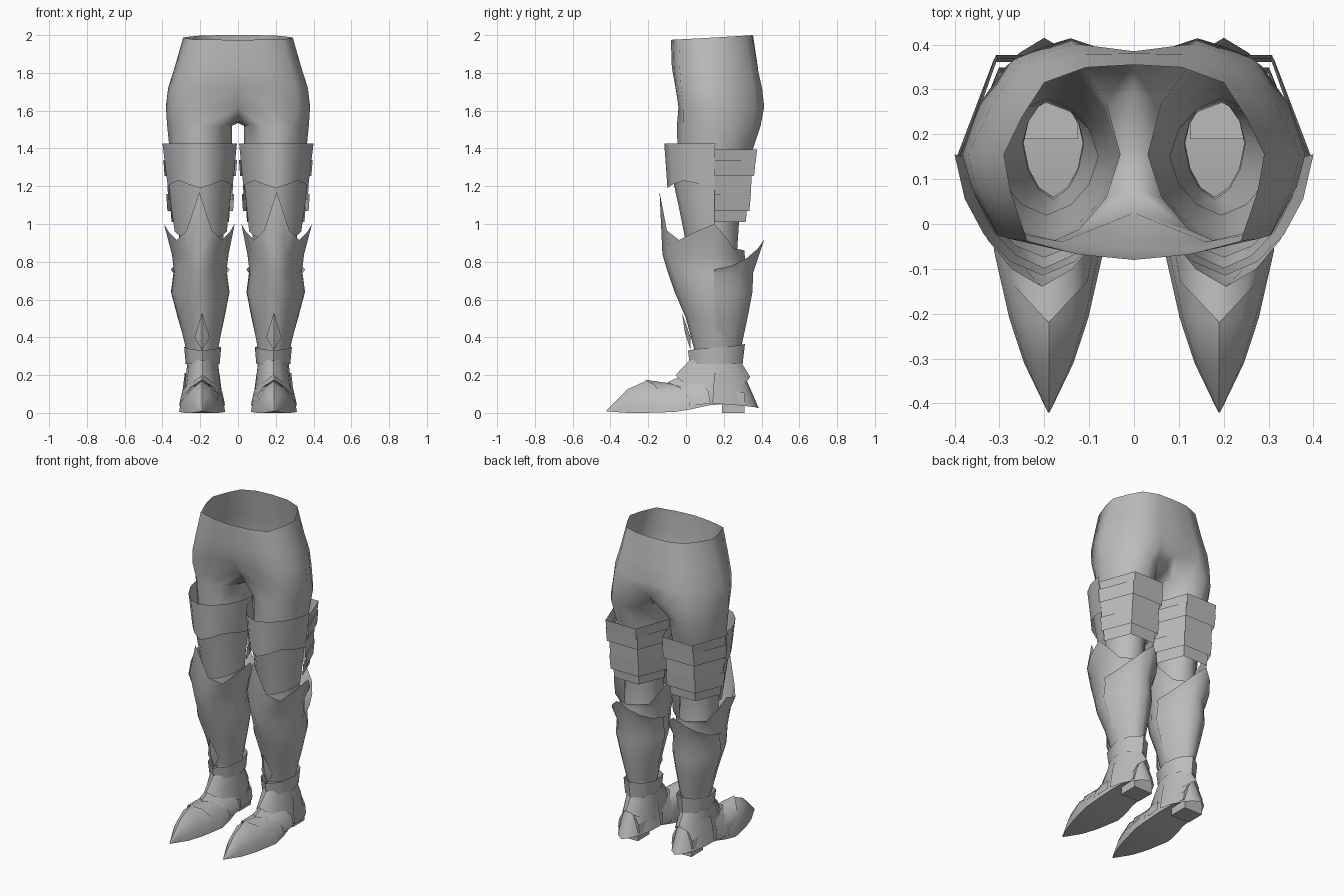
import bpy, bmesh, math
from math import sin, cos, radians

cube = bpy.data.objects.get("Cube")
if cube:
    bpy.data.objects.remove(cube, do_unlink=True)

GREY = (0.5, 0.5, 0.5, 1)
steel = bpy.data.materials.new("plain_grey")
steel.use_nodes = True
steel.diffuse_color = GREY
steel.node_tree.nodes["Principled BSDF"].inputs["Base Color"].default_value = GREY


def finish(name, bm, smooth=60):
    """Turn a left-side bmesh into a mirrored, smooth-shaded object."""
    bmesh.ops.remove_doubles(bm, verts=bm.verts, dist=0.0005)
    bmesh.ops.recalc_face_normals(bm, faces=bm.faces)
    mesh = bpy.data.meshes.new(name)
    bm.to_mesh(mesh)
    bm.free()
    mesh.shade_smooth()
    mesh.set_sharp_from_angle(angle=radians(smooth))
    mesh.materials.append(steel)
    obj = bpy.data.objects.new(name, mesh)
    bpy.context.collection.objects.link(obj)
    mirror = obj.modifiers.new("both_sides", 'MIRROR')
    mirror.merge_threshold = 0.001


def skin(bm, rows, closed=False):
    """Bridge equal-length rows of points with quads."""
    grid = [[bm.verts.new(p) for p in row] for row in rows]
    for a, b in zip(grid, grid[1:]):
        n = len(a)
        for i in range(n if closed else n - 1):
            j = (i + 1) % n
            bm.faces.new((a[i], a[j], b[j], b[i]))
    return grid


def oval(z, cx, front, back, cy, rx, angles, point=0.0, edge=None):
    """Ring around a leg; point sharpens front and back (negative squares them)."""
    pts = []
    for a in angles:
        c, s = cos(radians(a)), sin(radians(a))
        k = 1 - point * abs(2 * s * c)
        ry = back - cy if s > 0 else cy - front
        pts.append((cx + rx * c * k, cy + ry * s * k, edge(a) if edge else z))
    return pts


def spread(start, end, n):
    return [start + (end - start) * i / n for i in range(n + 1)]


def shell(name, rows, angles, point=0.06, closed=False, edges=None, smooth=60):
    """Sheet plate from rows of (z, cx, front, back, cy, rx)."""
    bm = bmesh.new()
    edges = edges or {}
    skin(bm, [oval(*r, angles, point, edges.get(i)) for i, r in enumerate(rows)], closed)
    finish(name, bm, smooth)


def profile(stops):
    """Piecewise edge height by angle away from the front (0 front, 180 back)."""
    def height(a):
        d = abs((a + 90 + 180) % 360 - 180)
        for (d0, z0), (d1, z1) in zip(stops, stops[1:]):
            if d <= d1 + 0.01:
                return z0 + (z1 - z0) * (d - d0) / (d1 - d0)
        return stops[-1][1]
    return height


# Hips and bare legs: half hip arcs that turn into closed leg rings
HIP = ((0, -1), (0.42, -0.95), (0.82, -0.82), (0.95, -0.35), (1, 0),
       (0.86, 0.42), (0.69, 0.8), (0.37, 0.97), (0, 1))


def hip_arc(z_front, z_back, w, front, back, dip_front=0, dip_back=0):
    pts, cy = [], 0.155
    for i, (u, v) in enumerate(HIP):
        y = cy + v * (back - cy if v > 0 else cy - front)
        y += dip_front * (i == 0) - dip_back * (i == 8)
        pts.append((w * u, y, z_front + (z_back - z_front) * (v + 1) / 2))
    return pts


bm = bmesh.new()
hips = [hip_arc(1.975, 2.0, 0.29, -0.08, 0.355),
        hip_arc(1.83, 1.83, 0.335, -0.075, 0.385, 0, 0.005),
        hip_arc(1.72, 1.72, 0.37, -0.065, 0.41, 0.01, 0.025),
        hip_arc(1.62, 1.62, 0.382, -0.05, 0.422, 0.075, 0.055)]
top = skin(bm, hips)
round_leg = spread(-120, 210, 11)
legs = [(1.52, 0.203, -0.048, 0.395, 0.155, 0.172), (1.4, 0.198, -0.045, 0.355, 0.155, 0.165),
        (1.2, 0.195, -0.03, 0.305, 0.14, 0.148), (1.0, 0.195, 0.02, 0.28, 0.15, 0.115),
        (0.85, 0.195, 0.01, 0.27, 0.15, 0.12), (0.6, 0.195, 0.02, 0.3, 0.17, 0.115),
        (0.35, 0.18, 0.055, 0.28, 0.18, 0.068), (0.2, 0.18, 0.06, 0.29, 0.18, 0.066)]
leg = skin(bm, [oval(*r, round_leg, 0.06) for r in legs], True)
saddle = [bm.verts.new((0, y, z)) for y, z in ((0.3, 1.56), (0.18, 1.535), (0.08, 1.545))]
crotch = top[-1] + saddle
for i in range(12):
    j = (i + 1) % 12
    bm.faces.new((crotch[i], crotch[j], leg[0][j], leg[0][i]))
finish("hips_and_legs", bm)

# Thigh plates: upper over lower, wrapped round the front
front_half = spread(-180, 0, 8)
shell("upper_thigh_plate", [(1.425, 0.203, -0.115, 0.3, 0.155, 0.197),
                            (1.2, 0.2, -0.098, 0.3, 0.15, 0.172)], front_half,
      edges={1: profile([(0, 1.19), (45, 1.23), (90, 1.2)])})
shell("lower_thigh_plate", [(1.26, 0.2, -0.075, 0.3, 0.15, 0.172),
                            (1.1, 0.2, -0.04, 0.3, 0.15, 0.155),
                            (0.94, 0.197, 0.0, 0.3, 0.15, 0.138)], front_half,
      edges={2: profile([(0, 0.9), (45, 0.93), (90, 0.96)])})

# Squared bands behind the thigh, each with two back corners
for i, (hi, lo, back, rx) in enumerate([(1.395, 1.325, 0.378, 0.188), (1.34, 1.255, 0.37, 0.195),
                                        (1.265, 1.13, 0.35, 0.176), (1.16, 1.07, 0.345, 0.18),
                                        (1.09, 1.01, 0.325, 0.158)]):
    shell(f"thigh_band_{i + 1}", [(hi, 0.2, 0, back, 0.15, rx), (lo, 0.2, 0, back - 0.008, 0.15, rx - 0.006)],
          (0, 60, 120, 180), -0.17, smooth=35)

# Greave with a tall knee spike and side wings
around = spread(-90, 247.5, 15)
shell("greave", [(1, 0.205, -0.14, 0.31, 0.15, 0.187), (0.84, 0.2, -0.125, 0.31, 0.14, 0.15),
                 (0.74, 0.2, -0.095, 0.325, 0.145, 0.138),
                 (0.64, 0.2, -0.06, 0.335, 0.15, 0.152), (0.5, 0.195, 0.0, 0.31, 0.16, 0.12),
                 (0.33, 0.19, 0.045, 0.285, 0.17, 0.083)], around, 0.09, True,
      {0: profile([(0, 1.17), (22.5, 0.965), (45, 0.915), (90, 1.0), (135, 0.87), (180, 0.86)])})

# Calf plate rising to a rear spike
shell("calf_plate", [(0.9, 0.2, 0, 0.415, 0.15, 0.156), (0.74, 0.2, 0, 0.355, 0.148, 0.142),
                     (0.64, 0.2, 0, 0.352, 0.148, 0.155),
                     (0.5, 0.195, 0, 0.325, 0.158, 0.123), (0.36, 0.19, 0, 0.295, 0.168, 0.087)],
      spread(0, 180, 8), 0.08,
      edges={0: profile([(0, 0.76), (90, 0.76), (112.5, 0.78), (135, 0.82), (180, 0.92)])})

# Small pointed shin guard
bm = bmesh.new()
skin(bm, [[(0.19, -0.022, 0.53)] * 3,
          [(0.15, 0.025, 0.4), (0.19, -0.005, 0.42), (0.23, 0.025, 0.4)],
          [(0.19, 0.025, 0.33)] * 3])
bmesh.ops.dissolve_degenerate(bm, edges=bm.edges, dist=0.0005)
finish("shin_guard", bm, 30)

# Ankle strap and flared ankle cuff
shell("ankle_strap", [(0.35, 0.187, 0.01, 0.312, 0.17, 0.098), (0.26, 0.187, 0.02, 0.3, 0.17, 0.09)],
      around[::2], 0.02, True,
      {0: profile([(0, 0.33), (180, 0.365)])})
shell("ankle_cuff", [(0.28, 0.187, 0.02, 0.285, 0.17, 0.08), (0.2, 0.187, -0.055, 0.34, 0.17, 0.1)],
      around, 0.06, True,
      {1: profile([(0, 0.2), (90, 0.09), (135, 0.14), (180, 0.19)])})

# Heel guard and heel block
shell("heel_guard", [(0.21, 0.19, 0, 0.305, 0.15, 0.092), (0.03, 0.19, 0, 0.385, 0.14, 0.112)],
      spread(0, 180, 8), 0.05,
      edges={1: profile([(0, 0.05), (90, 0.05), (180, 0.025)])})
bm = bmesh.new()
bmesh.ops.create_cube(bm, size=1)
for v in bm.verts:
    v.co = (0.19 + v.co.x * 0.13, 0.25 + v.co.y * 0.12, 0.03 + v.co.z * 0.06)
finish("heel_block", bm)


def arch(y, w, low, high, sweep=0.0, grow=0.0):
    """Ridged cross-section over the foot; sweep drags its sides backward."""
    shape = ((-1, 0), (-0.92, 0.4), (-0.55, 0.78), (0, 1), (0.55, 0.78), (0.92, 0.4), (1, 0))
    return [(0.19 + (w + grow) * u, y + sweep * abs(u), low + (high + grow - low) * v) for u, v in shape]


# Pointed shoe, closed underneath and open under the ankle cuff
bm = bmesh.new()
shoe = [(-0.42, 0.002, 0.008, 0.014), (-0.31, 0.055, 0.0, 0.125), (-0.21, 0.088, 0.0, 0.17),
        (-0.06, 0.122, 0.005, 0.145), (0.03, 0.115, 0.02, 0.19), (0.12, 0.1, 0.04, 0.22),
        (0.24, 0.09, 0.05, 0.22), (0.31, 0.075, 0.05, 0.19)]
grid = skin(bm, [arch(*s) for s in shoe], True)
bm.faces.new(grid[0])
bm.faces.new(grid[-1])
opening = [f for f in bm.faces if f.calc_center_median().y > 0.04
           and f.calc_center_median().z > 0.13]
bmesh.ops.delete(bm, geom=opening, context='FACES')
finish("shoe", bm, 45)

# Overlapping foot plates with chevron front edges
for name, rows in (("toe_plate", [(-0.22, 0.088, 0.03, 0.17, 0.1), (-0.08, 0.116, 0.04, 0.15, 0.1)]),
                   ("instep_plate", [(-0.1, 0.112, 0.04, 0.155, 0.14), (0.0, 0.11, 0.05, 0.2, 0.13)])):
    bm = bmesh.new()
    skin(bm, [arch(*r, grow=0.006) for r in rows])
    finish(name, bm)
